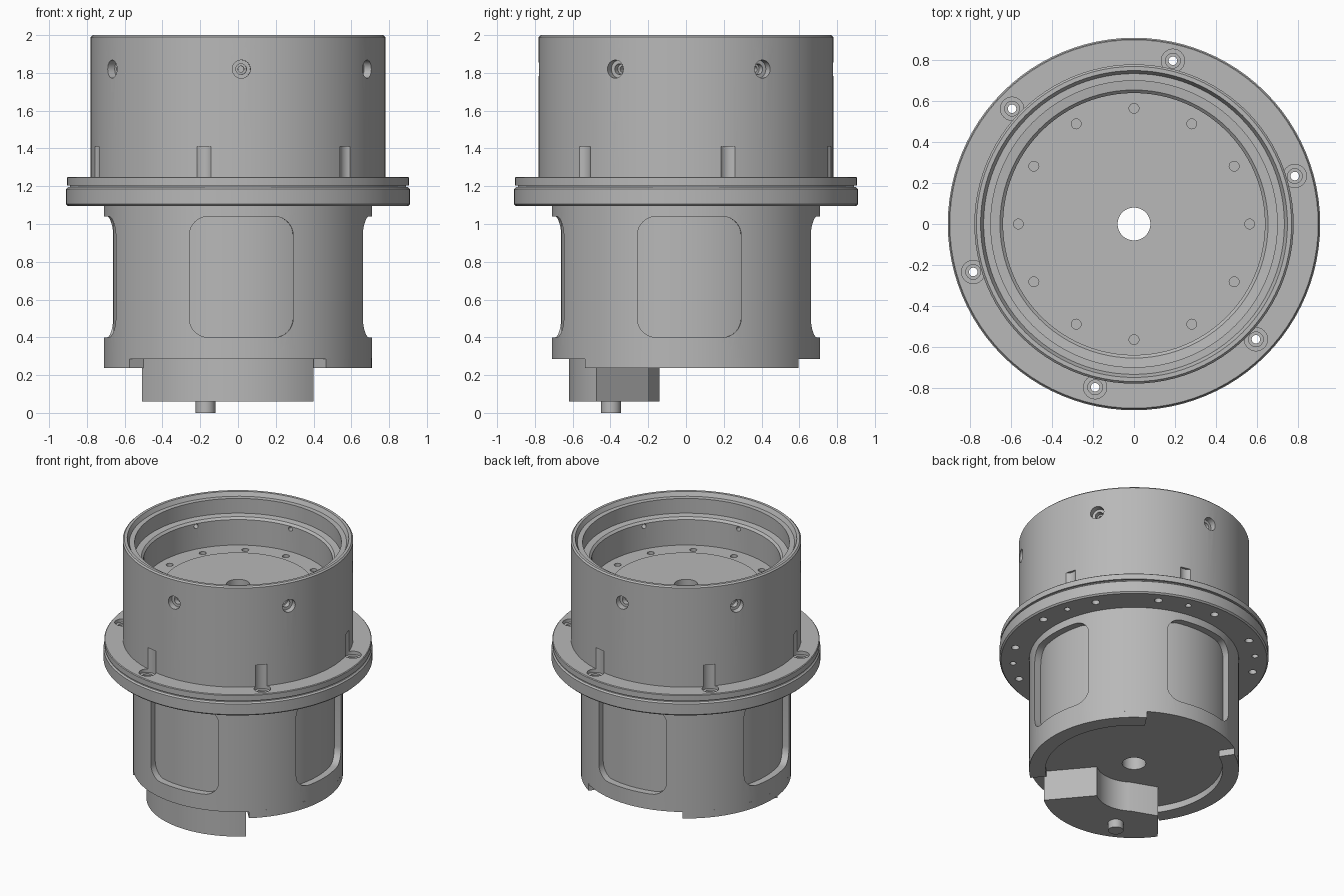
import bpy, bmesh
from math import radians, cos, sin, pi
from mathutils import Matrix, Vector

cube = bpy.data.objects.get("Cube")
if cube:
    bpy.data.objects.remove(cube, do_unlink=True)

metal = bpy.data.materials.new("machined_grey")
metal.use_nodes = True
GREY = (0.48, 0.48, 0.48, 1)
metal.diffuse_color = GREY
metal.node_tree.nodes["Principled BSDF"].inputs["Base Color"].default_value = GREY


def make(name, bm):
    bmesh.ops.recalc_face_normals(bm, faces=bm.faces[:])
    mesh = bpy.data.meshes.new(name)
    bm.to_mesh(mesh)
    bm.free()
    mesh.materials.append(metal)
    obj = bpy.data.objects.new(name, mesh)
    bpy.context.collection.objects.link(obj)
    return obj


def lathe(name, profile, steps=96):
    """Closed (radius, z) profile turned about the z axis."""
    bm = bmesh.new()
    vs = [bm.verts.new((r, 0, z)) for r, z in profile]
    es = [bm.edges.new((v, vs[i - 1])) for i, v in enumerate(vs)]
    bmesh.ops.spin(bm, geom=vs + es, cent=(0, 0, 0), axis=(0, 0, 1),
                   angle=2 * pi, steps=steps, use_duplicate=False)
    bmesh.ops.remove_doubles(bm, verts=bm.verts[:], dist=1e-5)
    return make(name, bm)


def add_prism(bm, outline, low, high, matrix=Matrix()):
    face = bm.faces.new([bm.verts.new(matrix @ Vector((x, y, low))) for x, y in outline])
    up = matrix.to_3x3() @ Vector((0, 0, high - low))
    new = bmesh.ops.extrude_face_region(bm, geom=[face], use_keep_orig=True)["geom"]
    bmesh.ops.translate(bm, vec=up, verts=[v for v in new if isinstance(v, bmesh.types.BMVert)])


def prism(name, outline, low, high):
    bm = bmesh.new()
    add_prism(bm, outline, low, high)
    return make(name, bm)


def arc(radius, start, end, steps=24, cx=0, cy=0):
    angles = [radians(start + (end - start) * i / steps) for i in range(steps + 1)]
    return [(cx + radius * cos(a), cy + radius * sin(a)) for a in angles]


def disc(radius, sides=24):
    return arc(radius, 0, 360, sides)[:-1]


def upright(angle, radius):
    return Matrix.Rotation(radians(angle), 4, 'Z') @ Matrix.Translation((radius, 0, 0))


def radial(angle, z):
    """Local z points outward, local y points up."""
    return (Matrix.Translation((0, 0, z)) @ Matrix.Rotation(radians(angle), 4, 'Z')
            @ Matrix.Rotation(pi / 2, 4, 'Z') @ Matrix.Rotation(pi / 2, 4, 'X'))


def cut(obj, outline, low, high, matrices):
    bm = bmesh.new()
    for m in matrices:
        add_prism(bm, outline, low, high, m)
    cutter = make("cutter", bm)
    cutter.hide_render = True
    mod = obj.modifiers.new("cut", 'BOOLEAN')
    mod.operation = 'DIFFERENCE'
    mod.solver = 'EXACT'
    mod.object = cutter
    bpy.context.view_layer.objects.active = obj
    bpy.ops.object.modifier_apply(modifier=mod.name)
    bpy.data.objects.remove(cutter, do_unlink=True)


# Upper housing: stepped cup with a rim and a thin mounting flange
housing = lathe("upper_housing", [
    (.08, 1.655), (.51, 1.655), (.51, 1.65), (.64, 1.65), (.64, 1.84), (.655, 1.855),
    (.70, 1.86), (.70, 1.97), (.735, 1.97), (.75, 2), (.77, 2), (.78, 1.99),
    (.78, 1.25), (.9, 1.25), (.905, 1.245), (.905, 1.205), (.08, 1.205)])

# Core with the lower flange; its side forms the pocket floors
core = lathe("core_and_lower_flange", [
    (.08, .285), (.66, .285), (.66, 1.095), (.9, 1.095), (.91, 1.105), (.91, 1.185),
    (.9, 1.195), (.89, 1.195), (.89, 1.205), (.08, 1.205)])

# Outer sleeve with four rounded pockets
sleeve = lathe("outer_sleeve", [(.655, .285), (.71, .285), (.71, 1.1), (.655, 1.1)])
w, h, c = .275, .32, .1
pocket = []
for i, (sx, sy) in enumerate([(1, 1), (-1, 1), (-1, -1), (1, -1)]):
    pocket += arc(c, 90 * i, 90 * i + 90, 8, sx * (w - c), sy * (h - c))
cut(sleeve, pocket, .4, .9, [radial(1.5 + 90 * i, .72) for i in range(4)])

# Flange screw holes: counterbore, step and through hole
bolts = [upright(16.6 + 60 * i, .82) for i in range(6)]
cut(housing, disc(.057), 1.225, 1.41, bolts)
cut(housing, disc(.036), 1.212, 1.3, bolts)
cut(housing, disc(.021), 1.1, 1.3, bolts)
cut(core, disc(.021), 1, 1.3, bolts)

# Blind holes in the underside of the flange
blind = [upright(16.6 + 60 * i + d, .82) for i in range(6) for d in (-15, 15)]
cut(core, disc(.027), 1, 1.16, blind)

# Radial screw holes around the housing
screws = [radial(31.3 + 60 * i, 1.82) for i in range(6)]
cut(housing, disc(.048), .735, .9, screws)
cut(housing, disc(.028), .70, .9, screws)
cut(housing, disc(.016), .55, .9, screws)

# Ring of blind holes in the cup floor
cut(housing, disc(.024), 1.6, 1.75, [upright(30 * i, .565) for i in range(12)])

# Lips under the sleeve
for name, a, b in (("left_lip", -49, 57), ("right_lip", 123, 216)):
    prism(name, arc(.71, a, b, 32) + arc(.6, b, a, 32), .237, .29)

# Connector block with a scooped inner side, and its pin
block = arc(.62, -50, -145, 32) + [(-.33, -.14)] + arc(.255, -125, -50, 16)
prism("connector_block", block, .06, .29)
bm = bmesh.new()
add_prism(bm, disc(.052), 0, .08, Matrix.Translation((-.172, -.397, 0)))
make("pin", bm)

# Smooth round surfaces, keep machined edges crisp
bpy.ops.object.select_all(action='DESELECT')
for obj in bpy.context.collection.objects:
    if obj.type == 'MESH' and metal.name in obj.data.materials:
        obj.select_set(True)
        bpy.context.view_layer.objects.active = obj
bpy.ops.object.shade_smooth_by_angle(angle=radians(30))
